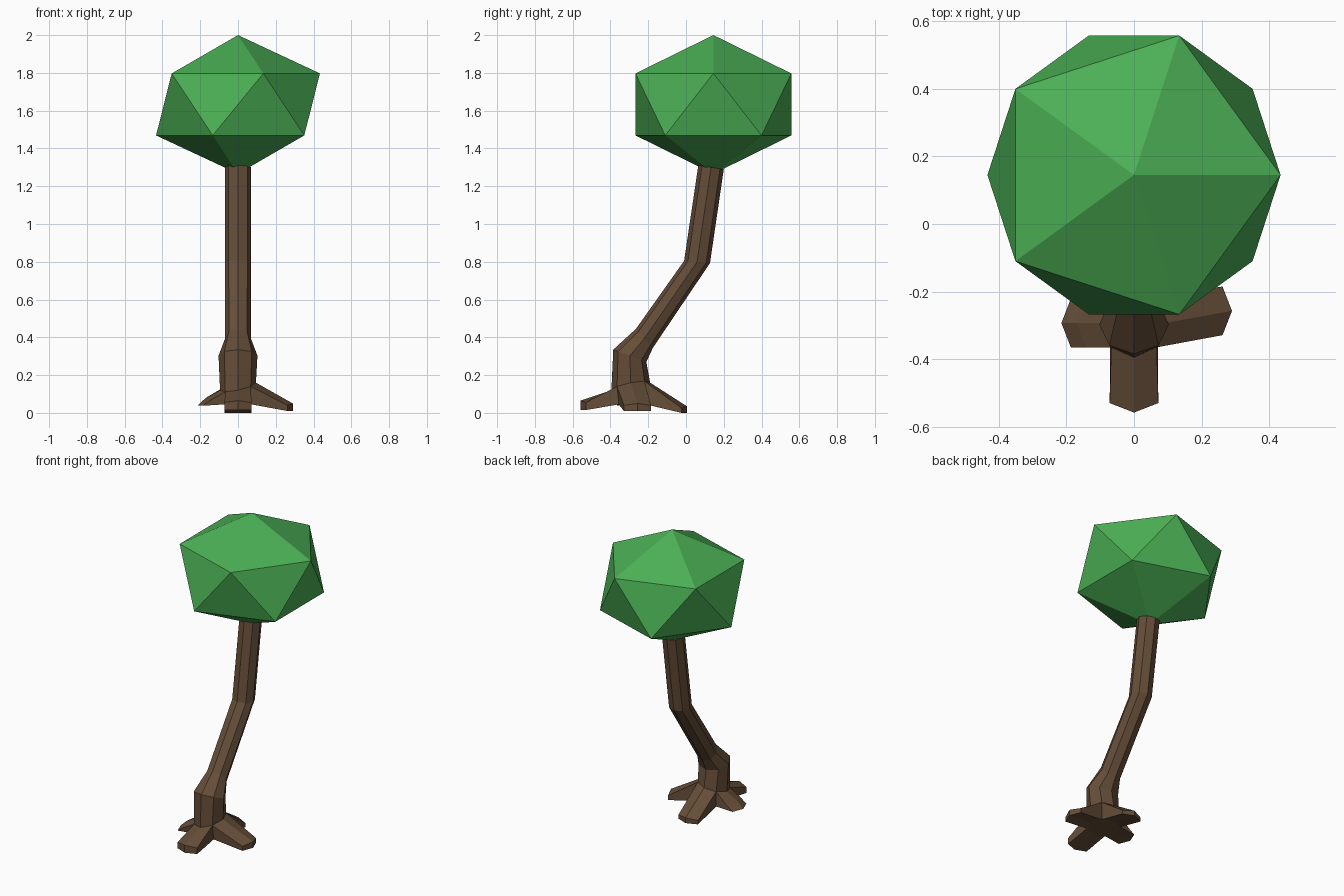
import bpy, bmesh
from math import sin, cos, pi
from mathutils import Vector, Matrix

cube = bpy.data.objects.get("Cube")
if cube:
    bpy.data.objects.remove(cube, do_unlink=True)


def material(name, rgb):
    m = bpy.data.materials.new(name)
    m.use_nodes = True
    m.diffuse_color = (*rgb, 1)
    m.node_tree.nodes["Principled BSDF"].inputs["Base Color"].default_value = (*rgb, 1)
    return m


def finish(bm, name, mat):
    bmesh.ops.recalc_face_normals(bm, faces=bm.faces[:])
    me = bpy.data.meshes.new(name)
    bm.to_mesh(me)
    bm.free()
    me.materials.append(mat)
    ob = bpy.data.objects.new(name, me)
    bpy.context.collection.objects.link(ob)
    return ob


bark = material("bark brown", (0.13, 0.075, 0.04))
leaf = material("leaf green", (0.07, 0.43, 0.09))

# Leafy crown: one flattened icosahedron
bm = bmesh.new()
bmesh.ops.create_icosphere(
    bm, subdivisions=1, radius=1,
    matrix=Matrix.Translation((0, 0.145, 1.633)) @ Matrix.Diagonal((0.485, 0.485, 0.367, 1)))
finish(bm, "crown", leaf)

# Bent eight-sided trunk; each ring: front (y, z), back (y, z), half width, sideways tilt
SIDES = 8
RINGS = [
    ((-0.385, 0.045), (-0.185, 0.045), 0.10, 0),
    ((-0.395, 0.12), (-0.19, 0.16), 0.095, 0.02),
    ((-0.385, 0.335), (-0.21, 0.27), 0.103, 0),
    ((-0.265, 0.445), (-0.175, 0.345), 0.068, 0),
    ((-0.01, 0.805), (0.127, 0.793), 0.07, 0),
    ((0.065, 1.31), (0.2, 1.29), 0.07, 0),
]
bm = bmesh.new()
rings = []
for front, back, width, tilt in RINGS:
    f, b = Vector((0, *front)), Vector((0, *back))
    mid, half = (f + b) / 2, (b - f) / 2
    ring = []
    for i in range(SIDES):
        a = 2 * pi * i / SIDES
        ring.append(bm.verts.new(mid + half * sin(a) + Vector((width, 0, tilt)) * cos(a)))
    rings.append(ring)
for lo, hi in zip(rings[1:], rings[2:]):
    for i in range(SIDES):
        j = (i + 1) % SIDES
        bm.faces.new((lo[i], lo[j], hi[j], hi[i]))
bm.faces.new(rings[0])
bm.faces.new(rings[-1])

# Four roots drawn out of the base: tip x, y, top z, bottom z, slant of the tip
ROOTS = [
    (0.29, -0.257, 0.05, 0.01, 0),
    (0, 0.005, 0.035, 0, 0),
    (-0.215, -0.293, 0.08, 0.038, 0.045),
    (0, -0.558, 0.065, 0.015, 0),
]
for k, (x, y, top, bottom, slant) in enumerate(ROOTS):
    a = k * pi / 2
    out, side = Vector((cos(a), sin(a), 0)), Vector((-sin(a), cos(a), 0))
    base_lo, base_hi, tip_lo, tip_hi = [], [], [], []
    for j in (-1, 0, 1):
        i = (2 * k + j) % SIDES
        base_lo.append(rings[0][i])
        base_hi.append(rings[1][i])
        p = Vector((x, y, 0)) + side * 0.072 * j - out * 0.028 * abs(j)
        tip_lo.append(bm.verts.new(p + Vector((0, 0, bottom))))
        tip_hi.append(bm.verts.new(p - out * slant + Vector((0, 0, top - 0.01 * abs(j)))))
    for n in (0, 1):
        for u, v in ((base_hi, tip_hi), (tip_hi, tip_lo), (tip_lo, base_lo)):
            bm.faces.new((u[n], u[n + 1], v[n + 1], v[n]))
    for n in (0, 2):
        bm.faces.new((base_hi[n], tip_hi[n], tip_lo[n], base_lo[n]))
finish(bm, "trunk_and_roots", bark)
